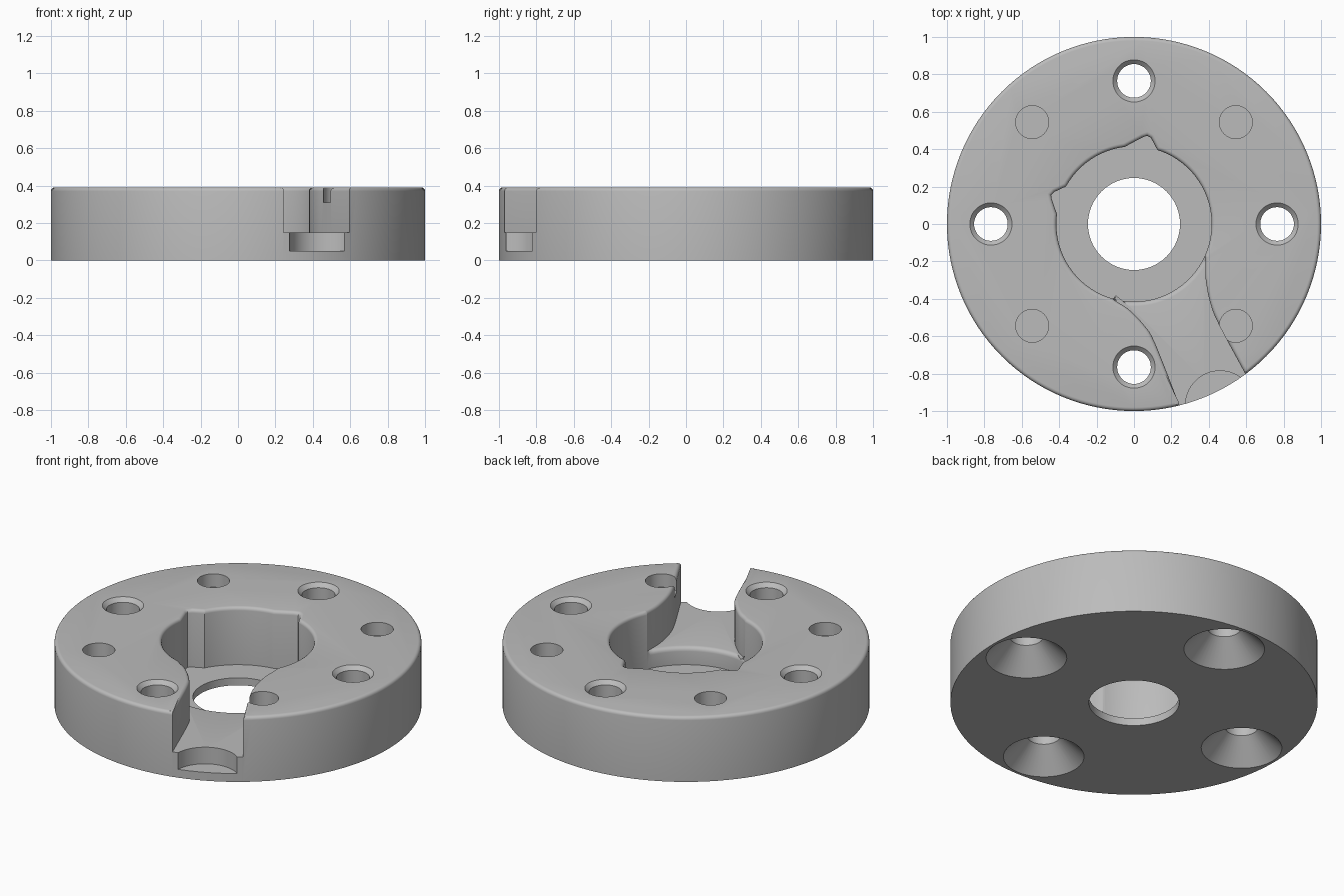
import bpy
import bmesh
from math import cos, sin, radians, pi
from mathutils import Vector

if "Cube" in bpy.data.objects:
    bpy.data.objects.remove(bpy.data.objects["Cube"], do_unlink=True)

HEIGHT, POCKET_R, POCKET_Z, CHANNEL_Z = 0.39, 0.415, 0.045, 0.15

grey = bpy.data.materials.new("machined grey")
grey.use_nodes = True
colour = (0.5, 0.5, 0.5, 1)
grey.diffuse_color = colour
grey.node_tree.nodes["Principled BSDF"].inputs["Base Color"].default_value = colour


def circle(r, x=0, y=0, n=64):
    return [(x + r * cos(2 * pi * i / n), y + r * sin(2 * pi * i / n)) for i in range(n)]


def solid(name, rings):
    """Closed solid skinned through a stack of (outline, z) rings."""
    bm = bmesh.new()
    loops = [[bm.verts.new((x, y, z)) for x, y in pts] for pts, z in rings]
    bm.faces.new(loops[0])
    bm.faces.new(loops[-1])
    n = len(loops[0])
    for low, high in zip(loops, loops[1:]):
        for i in range(n):
            j = (i + 1) % n
            bm.faces.new((low[i], low[j], high[j], high[i]))
    bmesh.ops.recalc_face_normals(bm, faces=bm.faces)
    mesh = bpy.data.meshes.new(name)
    bm.to_mesh(mesh)
    bm.free()
    obj = bpy.data.objects.new(name, mesh)
    mesh.materials.append(grey)
    bpy.context.collection.objects.link(obj)
    return obj


def cut(target, cutter):
    cutter.hide_render = True
    mod = target.modifiers.new("cut", "BOOLEAN")
    mod.operation, mod.solver, mod.object = "DIFFERENCE", "EXACT", cutter
    bpy.context.view_layer.objects.active = target
    bpy.ops.object.modifier_apply(modifier=mod.name)
    bpy.data.objects.remove(cutter, do_unlink=True)


def curve(pts, steps=6):
    """Smooth path through the points."""
    p = [Vector(q) for q in [pts[0]] + pts + [pts[-1]]]
    out = []
    for a, b, c, d in zip(p, p[1:], p[2:], p[3:]):
        for k in range(steps):
            t = k / steps
            v = b + (c - a) * t / 2 + (2 * a - 5 * b + 4 * c - d) * t * t / 2 \
                + (3 * b - a - 3 * c + d) * t ** 3 / 2
            out.append(tuple(v))
    return out + [pts[-1]]


def round_edges(obj, rule, radius):
    bm = bmesh.new()
    bm.from_mesh(obj.data)
    bmesh.ops.remove_doubles(bm, verts=bm.verts, dist=0.0005)
    edges = [e for e in bm.edges if len(e.link_faces) == 2
             and e.calc_face_angle(0) > 0.5 and all(rule(v.co) for v in e.verts)]
    bmesh.ops.bevel(bm, geom=edges, offset=radius, segments=4, profile=0.5,
                    affect="EDGES", clamp_overlap=False)
    bm.to_mesh(obj.data)
    bm.free()


# Disc body
rim = circle(1, n=128)
body = solid("flange_body", [(rim, 0), (rim, HEIGHT)])

# Round pocket with two locating notches
notches = [
    (73, 97, [(0.123, 0.4), (0.09, 0.462), (0.07, 0.472), (0.045, 0.463), (-0.05, 0.412)]),
    (151, 173, [(-0.363, 0.201), (-0.425, 0.172), (-0.443, 0.155), (-0.44, 0.135),
                (-0.412, 0.052)]),
]
pocket = []
for deg in range(0, 360, 3):
    notch = next((n for n in notches if n[0] - 1 < deg < n[1] + 1), None)
    if notch is None:
        pocket.append((POCKET_R * cos(radians(deg)), POCKET_R * sin(radians(deg))))
    elif notch[2][0] not in pocket:
        pocket += notch[2]
cut(body, solid("pocket_cutter", [(pocket, POCKET_Z), (pocket, 0.6)]))

# Curved side channel out to the rim
left_wall = curve([(-0.17, -0.35), (-0.1, -0.41), (-0.03, -0.455), (0.053, -0.54),
                   (0.112, -0.636), (0.24, -0.96), (0.3, -1.1)])
right_wall = curve([(0.36, -0.08), (0.38, -0.18), (0.384, -0.3), (0.41, -0.43),
                    (0.46, -0.55), (0.6, -0.81), (0.73, -1.05)])
channel = left_wall + right_wall[::-1]
cut(body, solid("channel_cutter", [(channel, CHANNEL_Z), (channel, 0.6)]))

# Rounded top edges and rounded step into the pocket
round_edges(body, lambda c: abs(c.z - HEIGHT) < 0.001, 0.02)
round_edges(body, lambda c: abs(c.z - CHANNEL_Z) < 0.001
            and abs(c.xy.length - POCKET_R) < 0.004, 0.025)

# Finger notch at the channel mouth
scoop = circle(0.185, 0.46, -0.97)
cut(body, solid("scoop_cutter", [(scoop, 0.05), (scoop, 0.25)]))

# Central bore
bore = circle(0.246)
cut(body, solid("bore_cutter", [(bore, -0.1), (bore, 0.1)]))

# Countersunk through holes on the axes, blind holes on the diagonals
for k in range(4):
    a = k * pi / 2
    x, y = 0.765 * cos(a), 0.765 * sin(a)
    profile = [(0.23, -0.01), (0.09, 0.13), (0.09, HEIGHT - 0.023), (0.123, HEIGHT + 0.01)]
    cut(body, solid("screw_cutter", [(circle(r, x, y, 48), z) for r, z in profile]))
    x, y = 0.77 * cos(a + pi / 4), 0.77 * sin(a + pi / 4)
    blind = circle(0.088, x, y, 48)
    cut(body, solid("blind_cutter", [(blind, 0.31), (blind, 0.6)]))

# Smooth shading with crisp edges
bpy.ops.object.select_all(action="DESELECT")
body.select_set(True)
bpy.context.view_layer.objects.active = body
bpy.ops.object.shade_smooth_by_angle(angle=radians(30))
